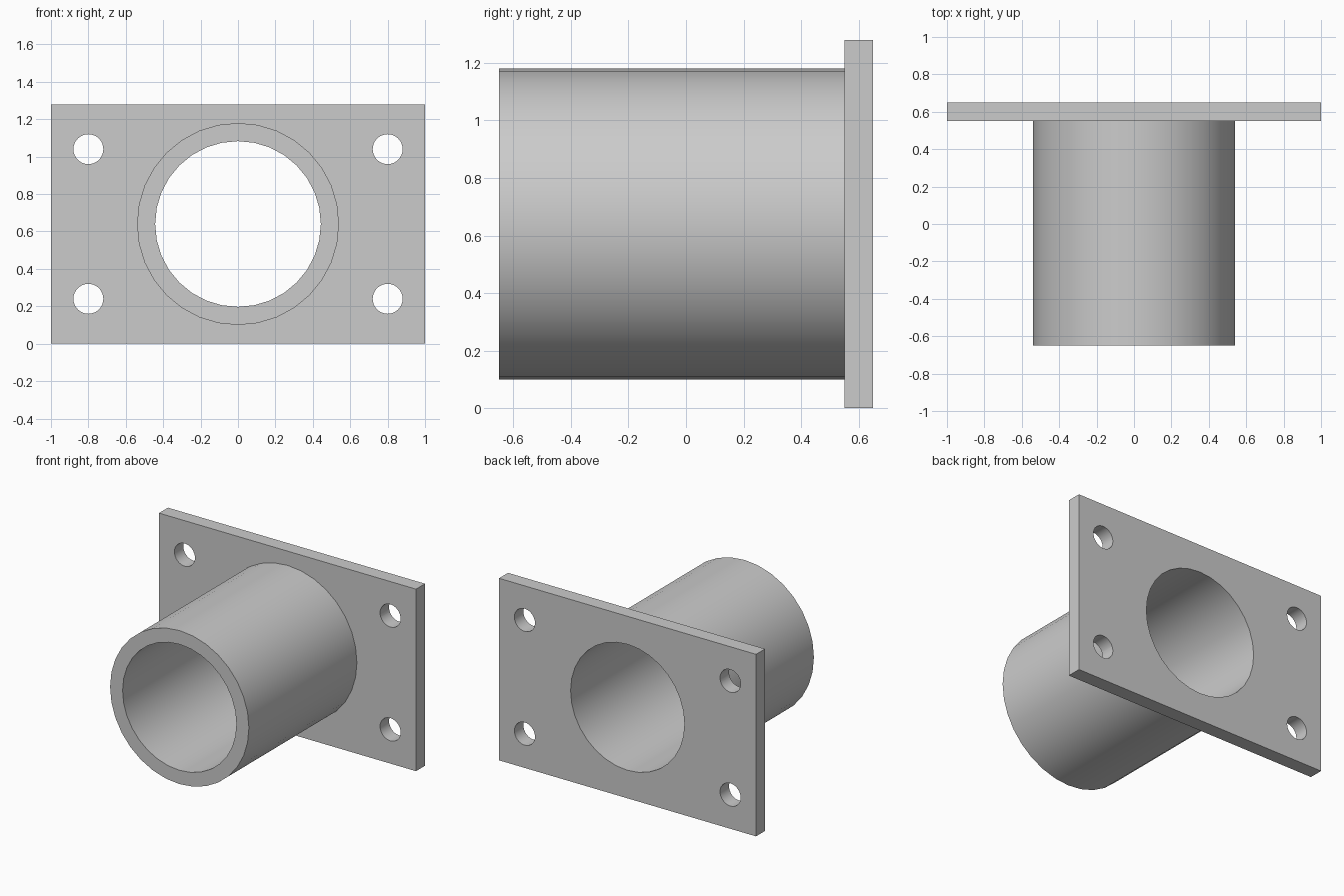
import bpy, math

if "Cube" in bpy.data.objects:
    bpy.data.objects.remove(bpy.data.objects["Cube"])

ZC = 0.64           # height of the tube axis
FRONT, FACE, BACK = -0.65, 0.55, 0.65

grey = bpy.data.materials.new("plain grey")
grey.diffuse_color = (0.6, 0.6, 0.6, 1)
grey.use_nodes = True
grey.node_tree.nodes["Principled BSDF"].inputs["Base Color"].default_value = grey.diffuse_color


def cylinder(name, r, x, z, y0, y1, sides=32):
    """Cylinder lying along y."""
    bpy.ops.mesh.primitive_cylinder_add(
        vertices=sides, radius=r, depth=y1 - y0,
        location=(x, (y0 + y1) / 2, z), rotation=(math.pi / 2, 0, 0))
    ob = bpy.context.object
    ob.name = name
    return ob


def cut(ob, cutter):
    """Apply a boolean difference and remove the cutter."""
    mod = ob.modifiers.new("hole", 'BOOLEAN')
    mod.operation, mod.solver, mod.object = 'DIFFERENCE', 'EXACT', cutter
    bpy.context.view_layer.objects.active = ob
    bpy.ops.object.modifier_apply(modifier=mod.name)
    bpy.data.objects.remove(cutter)


def finish(ob):
    ob.data.materials.clear()
    ob.data.materials.append(grey)
    bpy.ops.object.select_all(action='DESELECT')
    ob.select_set(True)
    bpy.context.view_layer.objects.active = ob
    bpy.ops.object.shade_smooth_by_angle(angle=math.radians(30))


# Mounting plate with bore and four bolt holes
bpy.ops.mesh.primitive_cube_add(size=1, location=(0, (FACE + BACK) / 2, ZC))
plate = bpy.context.object
plate.name = "mounting_plate"
plate.scale = (2, BACK - FACE, 2 * ZC)
bpy.ops.object.transform_apply(location=False, rotation=False, scale=True)
cut(plate, cylinder("bore_cutter", 0.443, 0, ZC, FACE - 0.1, BACK + 0.1))
for x in (-0.8, 0.8):
    for dz in (-0.4, 0.4):
        cut(plate, cylinder("bolt_cutter", 0.08, x, ZC + dz, FACE - 0.1, BACK + 0.1))
finish(plate)

# Hollow tube standing out from the plate
tube = cylinder("tube", 0.54, 0, ZC, FRONT, FACE)
cut(tube, cylinder("bore_cutter", 0.443, 0, ZC, FRONT - 0.1, FACE + 0.1))
finish(tube)
